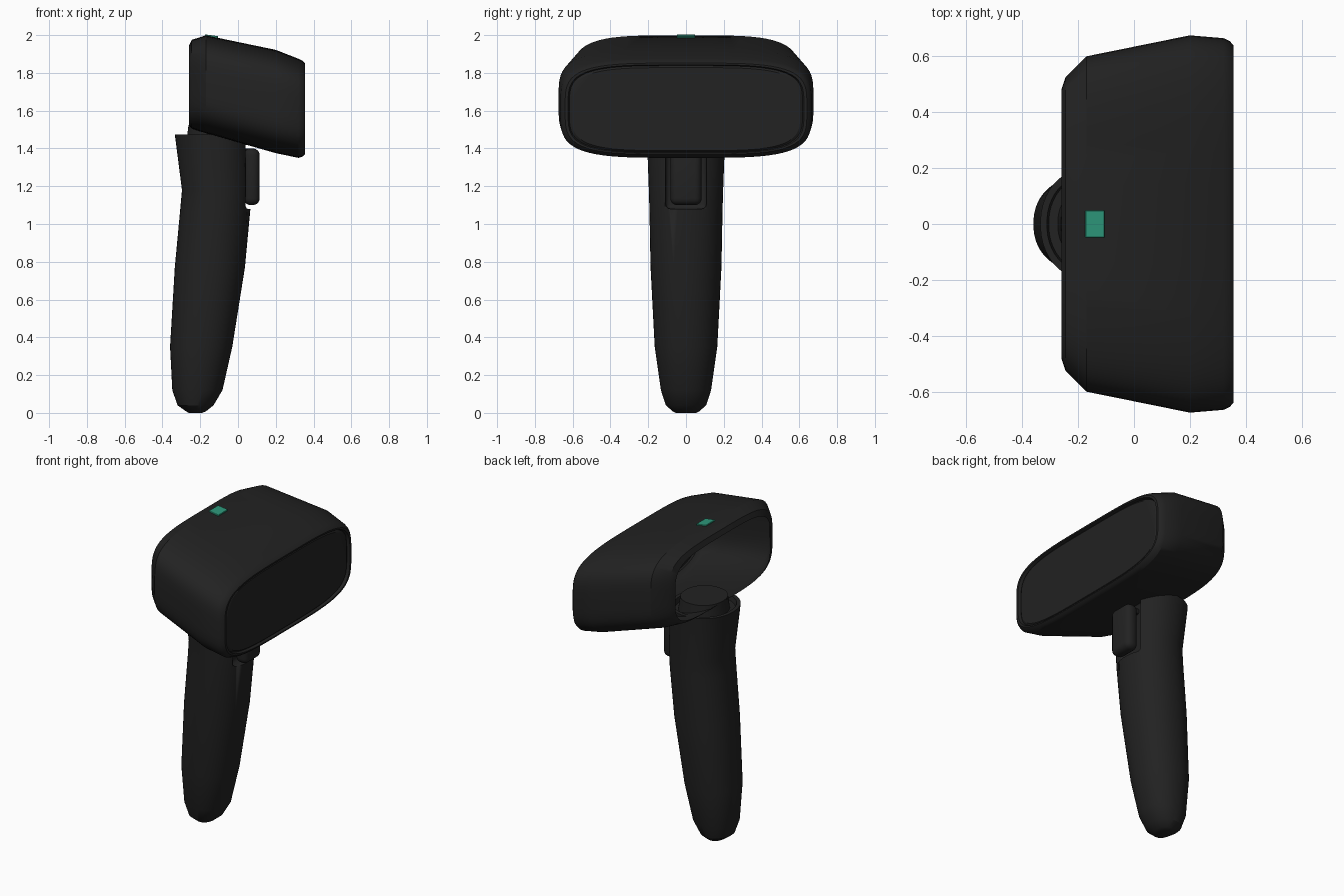
import bpy, bmesh, math
from mathutils import Vector, Matrix

if "Cube" in bpy.data.objects:
    bpy.data.objects.remove(bpy.data.objects["Cube"])


def material(name, rgb):
    m = bpy.data.materials.new(name)
    m.diffuse_color = (*rgb, 1)
    m.use_nodes = True
    m.node_tree.nodes["Principled BSDF"].inputs["Base Color"].default_value = m.diffuse_color
    return m


BLACK = material("matte black", (0.016, 0.016, 0.016))
GREEN = material("teal green", (0.027, 0.32, 0.2))


def finish(bm, name, mat, angle=30):
    bmesh.ops.recalc_face_normals(bm, faces=bm.faces)
    me = bpy.data.meshes.new(name)
    bm.to_mesh(me)
    bm.free()
    ob = bpy.data.objects.new(name, me)
    bpy.context.collection.objects.link(ob)
    me.materials.append(mat)
    bpy.ops.object.select_all(action='DESELECT')
    ob.select_set(True)
    bpy.context.view_layer.objects.active = ob
    bpy.ops.object.shade_smooth_by_angle(angle=math.radians(angle))
    return ob


def superellipse(a, b, n, count):
    pts = []
    for i in range(count):
        t = 2 * math.pi * (i + 0.5) / count
        c, s = math.cos(t), math.sin(t)
        pts.append((math.copysign(abs(c) ** (2 / n), c) * a,
                    math.copysign(abs(s) ** (2 / n), s) * b))
    return pts


def loft(name, rings, mat, cap_start=True, cap_end=True, angle=30):
    bm = bmesh.new()
    loops = [[bm.verts.new(p) for p in ring] for ring in rings]
    for a, b in zip(loops, loops[1:]):
        for i in range(len(a)):
            j = (i + 1) % len(a)
            bm.faces.new((a[i], a[j], b[j], b[i]))
    if cap_start:
        bm.faces.new(loops[0])
    if cap_end:
        bm.faces.new(loops[-1])
    return finish(bm, name, mat, angle)


def box(name, lo, hi, mat, bevel=0.0, segments=3, tilt=0.0):
    lo, hi = Vector(lo), Vector(hi)
    bm = bmesh.new()
    bmesh.ops.create_cube(bm, size=1, matrix=Matrix.Translation((lo + hi) / 2)
                          @ Matrix.Rotation(tilt, 4, 'Y')
                          @ Matrix.Diagonal((*(hi - lo), 1)))
    if bevel:
        bmesh.ops.bevel(bm, geom=bm.edges[:], offset=bevel, segments=segments,
                        profile=0.5, affect='EDGES')
    return finish(bm, name, mat)


# Head shell, open at the back: x, half width, bottom z, top z
head = [(-0.26, 0.48, 1.52, 1.945), (-0.245, 0.525, 1.505, 1.975),
        (-0.17, 0.60, 1.48, 1.999), (0.2, 0.675, 1.375, 1.922),
        (0.32, 0.665, 1.35, 1.875), (0.342, 0.655, 1.357, 1.865),
        (0.355, 0.64, 1.368, 1.852), (0.355, 0.625, 1.375, 1.843),
        (0.338, 0.618, 1.38, 1.838)]


def head_ring(x, hy, z0, z1):
    return [(x, y, (z0 + z1) / 2 + z)
            for y, z in superellipse(hy, (z1 - z0) / 2, 4, 64)]


loft("head_shell", [head_ring(*r) for r in head], BLACK, False, False)

# Scan window in the front opening
loft("scan_window", [head_ring(0.338, 0.618, 1.38, 1.838),
                     head_ring(0.346, 0.605, 1.388, 1.828)], BLACK, False, True)

# Handle: z, rear x, front x, half width
grip = [(0.0, -0.26, -0.19, 0.055), (0.008, -0.275, -0.17, 0.07),
        (0.04, -0.32, -0.13, 0.107), (0.12, -0.348, -0.082, 0.133),
        (0.35, -0.36, -0.03, 0.166), (0.77, -0.335, 0.037, 0.188),
        (1.08, -0.306, 0.066, 0.194), (1.18, -0.297, 0.068, 0.197),
        (1.475, -0.335, 0.065, 0.208), (1.475, -0.312, 0.042, 0.185),
        (1.445, -0.305, 0.035, 0.178)]


def grip_ring(z, x0, x1, hy):
    return [((x0 + x1) / 2 + x, y, z)
            for x, y in superellipse((x1 - x0) / 2, hy, 2.15, 48)]


handle = loft("handle", [grip_ring(*r) for r in grip], BLACK)

# Trigger recess cut in the handle
cutter = box("recess_cutter", (0.005, -0.108, 1.08), (0.2, 0.108, 1.44), BLACK, 0.025)
cutter.hide_render = True
mod = handle.modifiers.new("recess", 'BOOLEAN')
mod.object = cutter
mod.operation = 'DIFFERENCE'
mod.solver = 'EXACT'
bpy.context.view_layer.objects.active = handle
bpy.ops.object.modifier_apply(modifier=mod.name)
bpy.data.objects.remove(cutter)

# Neck joining handle and head
loft("neck", [grip_ring(1.43, -0.275, 0.02, 0.15),
              grip_ring(1.525, -0.262, 0.005, 0.14)], BLACK)

# Trigger and its pivot
box("trigger", (0.03, -0.083, 1.1), (0.115, 0.083, 1.4), BLACK, 0.036, 4)
box("trigger_pivot", (-0.01, -0.05, 1.365), (0.07, 0.05, 1.4), BLACK, 0.008, 2)

# Status light on the top of the head
box("status_light", (-0.175, -0.048, 1.989), (-0.105, 0.048, 1.999), GREEN,
    0.002, 1, math.radians(8))
